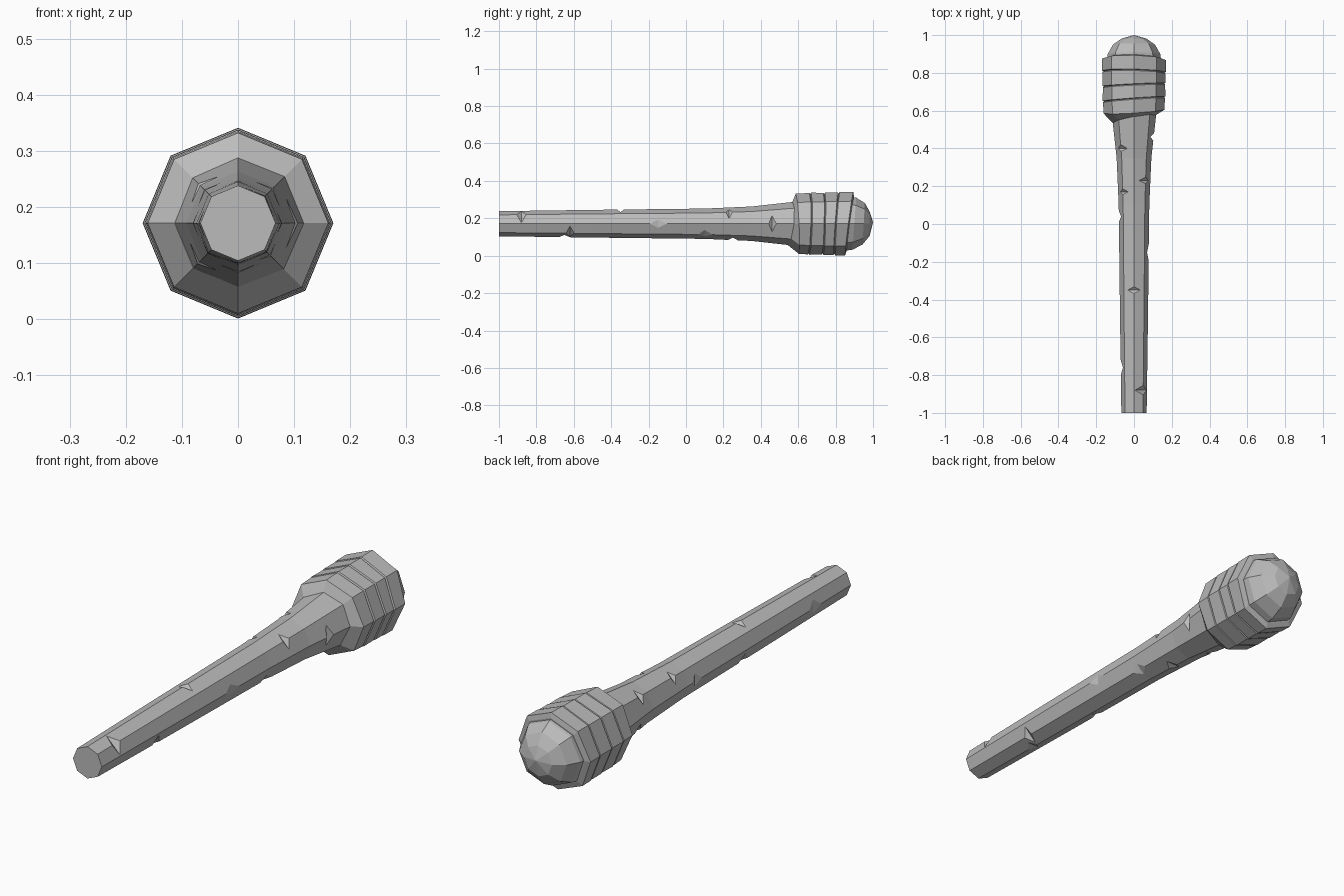
import bpy, bmesh
from math import sin, cos, pi
from mathutils import Matrix, Vector

if "Cube" in bpy.data.objects:
    bpy.data.objects.remove(bpy.data.objects["Cube"], do_unlink=True)

AXIS_Z = 0.171
SIDES = 8

grey = bpy.data.materials.new("plain grey")
grey.use_nodes = True
grey.diffuse_color = (0.5, 0.5, 0.5, 1)
grey.node_tree.nodes["Principled BSDF"].inputs["Base Color"].default_value = (0.5, 0.5, 0.5, 1)


def finish(name, bm):
    bmesh.ops.recalc_face_normals(bm, faces=bm.faces)
    mesh = bpy.data.meshes.new(name)
    bm.to_mesh(mesh)
    bm.free()
    mesh.materials.append(grey)
    obj = bpy.data.objects.new(name, mesh)
    bpy.context.collection.objects.link(obj)
    return obj


def octagon_loft(name, rings, tip=None):
    """Loft octagons along y; each ring is (y, radius, lean over x, lean over z)."""
    bm = bmesh.new()
    loops = []
    for y, r, lean_x, lean_z in rings:
        loop = []
        for i in range(SIDES):
            c, s = cos(i * 2 * pi / SIDES), sin(i * 2 * pi / SIDES)
            loop.append(bm.verts.new((r * c, y + lean_x * c + lean_z * s, AXIS_Z + r * s)))
        loops.append(loop)
    for a, b in zip(loops, loops[1:]):
        for i in range(SIDES):
            j = (i + 1) % SIDES
            bm.faces.new((a[i], a[j], b[j], b[i]))
    bm.faces.new(loops[0])
    if tip:
        point = bm.verts.new(tip)
        for i in range(SIDES):
            bm.faces.new((loops[-1][i], loops[-1][(i + 1) % SIDES], point))
    else:
        bm.faces.new(loops[-1])
    return finish(name, bm)


# Tapered octagonal shaft
shaft_profile = [(-1, 0.067), (-0.5, 0.074), (0.1, 0.081), (0.35, 0.092), (0.62, 0.122)]
shaft = octagon_loft("shaft", [(y, r, 0, 0) for y, r in shaft_profile])


def shaft_radius(y):
    for (y0, r0), (y1, r1) in zip(shaft_profile, shaft_profile[1:]):
        if y <= y1:
            return r0 + (r1 - r0) * (y - y0) / (y1 - y0)


# Chips along the shaft edges: edge number, y, half length, depth
chips = [(1, -0.88, 0.025, 0.018), (7, -0.62, 0.022, 0.016), (0, 0.46, 0.02, 0.018),
         (1, 0.23, 0.018, 0.014), (7, 0.1, 0.035, 0.01), (0, -0.15, 0.045, 0.009),
         (2, -0.35, 0.018, 0.014), (3, 0.17, 0.016, 0.012), (4, 0.04, 0.03, 0.012),
         (4, -0.76, 0.04, 0.012), (5, -0.3, 0.03, 0.015), (6, 0.25, 0.025, 0.014),
         (5, 0.42, 0.02, 0.014), (6, -0.65, 0.03, 0.012), (3, 0.4, 0.018, 0.014)]
bm = bmesh.new()
for edge, y, length, depth in chips:
    spin = Matrix.Rotation(-edge * 2 * pi / SIDES, 4, 'Y')
    place = Matrix.Translation(Vector((0, y, AXIS_Z))) @ spin
    r = shaft_radius(y)
    # Wedge with its sharp ridge pointing at the shaft axis
    ridge = [bm.verts.new(place @ Vector((r - depth, 0, w))) for w in (-0.06, 0.06)]
    near = [bm.verts.new(place @ Vector((r + depth, -2 * length, w))) for w in (-0.06, 0.06)]
    far = [bm.verts.new(place @ Vector((r + depth, 2 * length, w))) for w in (-0.06, 0.06)]
    bm.faces.new((ridge[0], near[0], far[0]))
    bm.faces.new((ridge[1], far[1], near[1]))
    for a, b in ((ridge, near), (near, far), (far, ridge)):
        bm.faces.new((a[0], a[1], b[1], b[0]))
cutter = finish("chip_cutter", bm)
cutter.hide_render = True

cut = shaft.modifiers.new("chips", 'BOOLEAN')
cut.operation = 'DIFFERENCE'
cut.solver = 'EXACT'
cut.object = cutter
bpy.context.view_layer.objects.active = shaft
bpy.ops.object.modifier_apply(modifier=cut.name)
bpy.data.objects.remove(cutter, do_unlink=True)

# Wrapped head: flared collar, then leaning bands split by fine grooves
rings = [(0.555, 0.113, 0.02, 0.012), (0.595, 0.161, 0.01, -0.008)]
for y, r, lean_x, lean_z in [(0.66, 0.164, 0.012, 0.004), (0.735, 0.165, 0.008, 0.004),
                             (0.805, 0.167, -0.004, 0.012)]:
    rings += [(y - 0.004, r, lean_x, lean_z), (y, r - 0.006, lean_x, lean_z),
              (y + 0.004, r + 0.002, lean_x, lean_z)]
rings += [(0.872, 0.17, -0.004, 0.022), (0.878, 0.148, -0.004, 0.02)]
octagon_loft("wrapped_head", rings)

# Faceted rounded cap
octagon_loft("end_cap", [(0.85, 0.146, 0, 0.015), (0.9, 0.139, 0, 0.01),
                         (0.95, 0.111, 0, 0.006), (0.982, 0.065, 0, 0)],
             tip=(0, 1.0, AXIS_Z + 0.008))
